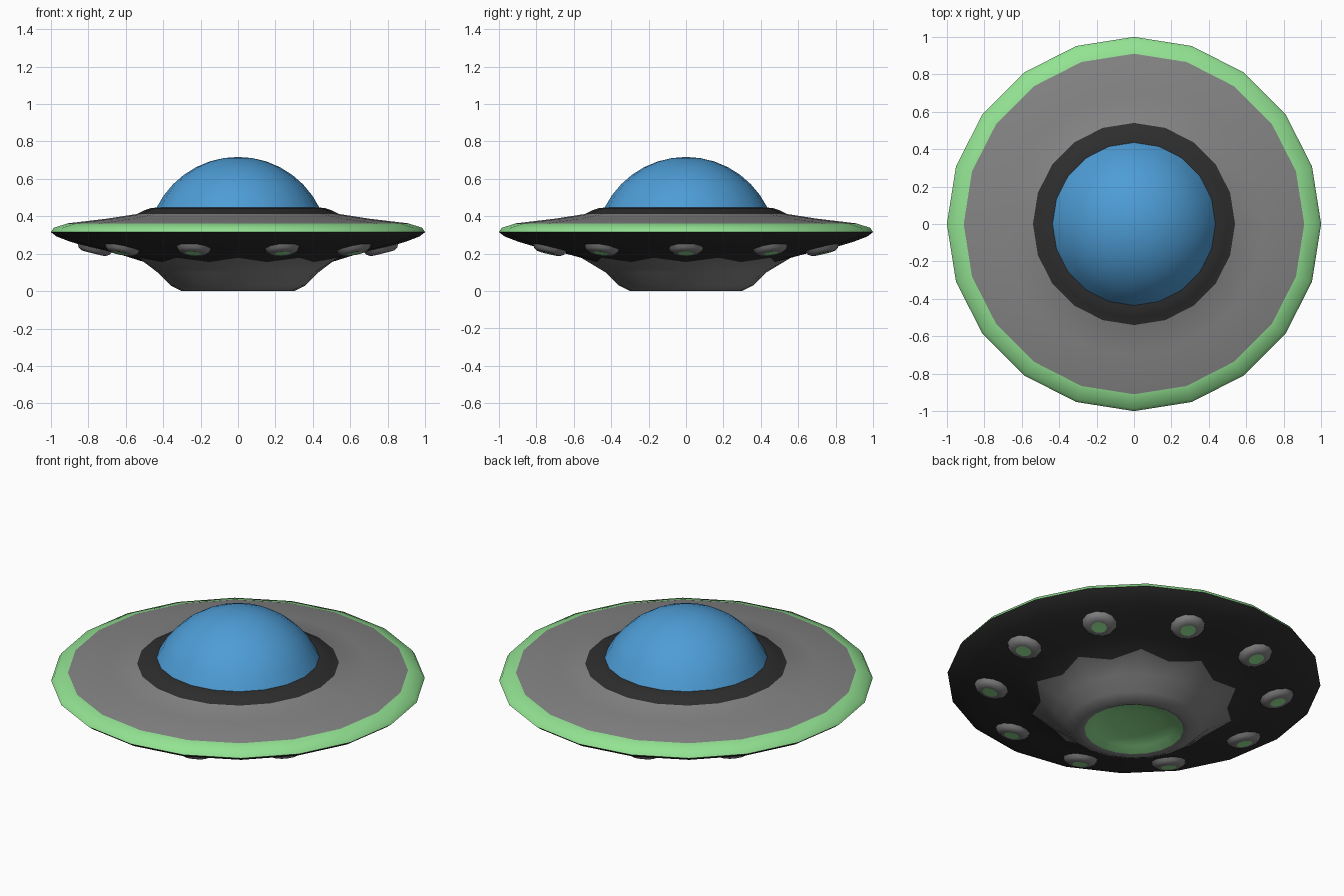
import bpy, bmesh, math
from mathutils import Matrix

if "Cube" in bpy.data.objects:
    bpy.data.objects.remove(bpy.data.objects["Cube"])

def material(name, rgb):
    m = bpy.data.materials.new(name)
    m.diffuse_color = (*rgb, 1)
    m.use_nodes = True
    m.node_tree.nodes["Principled BSDF"].inputs["Base Color"].default_value = m.diffuse_color
    return m

GREY = material("grey metal", (0.23, 0.23, 0.23))
DARK = material("dark metal", (0.027, 0.027, 0.027))
GREEN = material("glow green", (0.29, 0.76, 0.29))
BLUE = material("blue glass", (0.075, 0.335, 0.67))

def lathe(name, profile, mats, band_mats, sides, wave=None):
    """Spin (radius, z) points about z; band_mats gives the material of each band.
    wave = {ring: (radius, z)} replaces that ring's odd vertices."""
    wave = wave or {}
    bm = bmesh.new()
    rings = []
    for k, pt in enumerate(profile):
        if pt[0] == 0:
            rings.append([bm.verts.new((0, 0, pt[1]))] * sides)
            continue
        ring = []
        for i in range(sides):
            r, z = wave[k] if (k in wave and i % 2) else pt
            a = 2 * math.pi * i / sides
            ring.append(bm.verts.new((r * math.cos(a), r * math.sin(a), z)))
        rings.append(ring)
    for k in range(len(rings) - 1):
        for i in range(sides):
            j = (i + 1) % sides
            quad = [rings[k][i], rings[k][j], rings[k + 1][j], rings[k + 1][i]]
            f = bm.faces.new(list(dict.fromkeys(quad)))
            f.material_index = band_mats[k]
    me = bpy.data.meshes.new(name)
    bm.to_mesh(me)
    bm.free()
    for m in mats:
        me.materials.append(m)
    ob = bpy.data.objects.new(name, me)
    bpy.context.collection.objects.link(ob)
    bpy.ops.object.select_all(action='DESELECT')
    ob.select_set(True)
    bpy.context.view_layer.objects.active = ob
    bpy.ops.object.shade_smooth_by_angle(angle=math.radians(40))
    return ob

# Saucer hull: recessed green emitter, grey belly, dark underside, green rim, grey deck, dark collar
hull = [(0, 0.05), (0.14, 0.045), (0.22, 0.028), (0.265, 0.004),
        (0.30, 0.0), (0.36, 0.03), (0.43, 0.10), (0.50, 0.155),
        (0.65, 0.202), (0.80, 0.235), (0.90, 0.265), (0.97, 0.292), (1.0, 0.315),
        (0.985, 0.338), (0.91, 0.362),
        (0.70, 0.387), (0.54, 0.412),
        (0.50, 0.432), (0.46, 0.445), (0.42, 0.446)]
bands = [2] * 3 + [0] * 4 + [1] * 5 + [2] * 2 + [0] * 2 + [1] * 3
lathe("saucer_hull", hull, [GREY, DARK, GREEN], bands, 20, {7: (0.56, 0.178)})

# Glass dome: cap of a sphere
R, top = 0.485, 0.717
dome = []
for k in range(8):
    a = math.radians(64) * (1 - k / 7)
    dome.append((R * math.sin(a) if k < 7 else 0, top - R + R * math.cos(a)))
lathe("glass_dome", dome, [BLUE], [0] * 7, 20)

# Ten lamps under the rim: grey bump with a green lens
lamp = [(0, -0.028), (0.042, -0.032), (0.065, -0.031), (0.085, -0.018), (0.098, 0.006)]
for n in range(10):
    ob = lathe(f"lamp_{n + 1}", lamp, [GREEN, GREY], [0, 1, 1, 1], 12)
    ob.data.transform(Matrix.Rotation(math.radians(36 * n), 4, 'Z')
                      @ Matrix.Translation((0.765, 0, 0.232))
                      @ Matrix.Rotation(math.radians(-14), 4, 'Y'))
